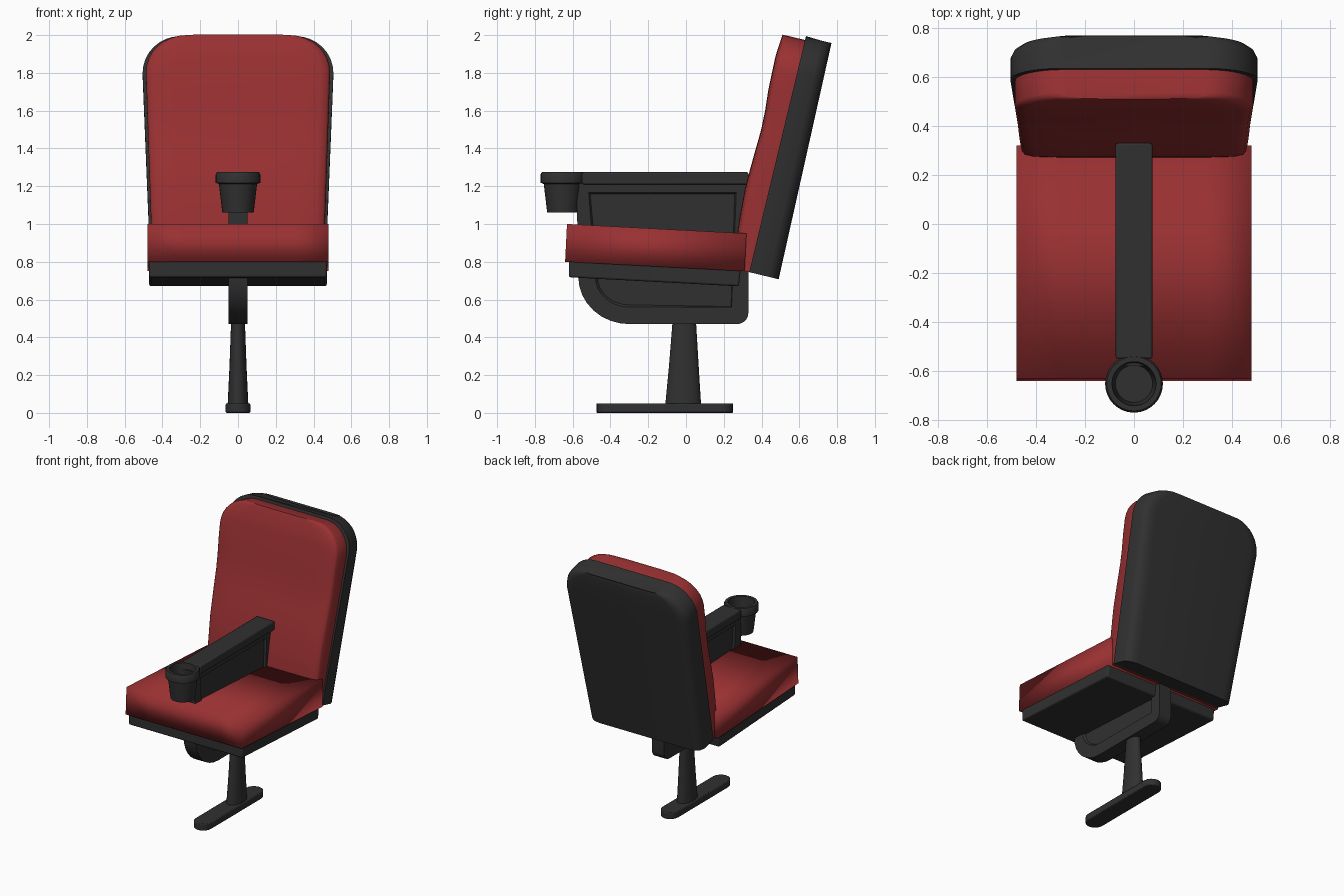
import bpy, bmesh, math
from math import sin, cos, pi, radians

if "Cube" in bpy.data.objects:
    bpy.data.objects.remove(bpy.data.objects["Cube"], do_unlink=True)


def material(name, rgb):
    m = bpy.data.materials.new(name)
    m.use_nodes = True
    m.diffuse_color = (*rgb, 1)
    bsdf = m.node_tree.nodes["Principled BSDF"]
    bsdf.inputs["Base Color"].default_value = (*rgb, 1)
    return m


RED = material("red upholstery", (0.32, 0.03, 0.032))
BLACK = material("black plastic", (0.03, 0.03, 0.03))


def finish(name, bm, mat, bevel=0, angle=40):
    bmesh.ops.recalc_face_normals(bm, faces=bm.faces)
    me = bpy.data.meshes.new(name)
    bm.to_mesh(me)
    bm.free()
    me.materials.append(mat)
    ob = bpy.data.objects.new(name, me)
    bpy.context.collection.objects.link(ob)
    if bevel:
        mod = ob.modifiers.new("rounding", "BEVEL")
        mod.width, mod.segments, mod.limit_method = bevel, 2, "ANGLE"
        mod.angle_limit = radians(35)
    bpy.ops.object.select_all(action="DESELECT")
    ob.select_set(True)
    bpy.context.view_layer.objects.active = ob
    bpy.ops.object.shade_smooth_by_angle(angle=radians(angle))
    return ob


def loft(rings):
    """Skin a list of equal-length rings and cap both ends."""
    bm = bmesh.new()
    loops = [[bm.verts.new(p) for p in ring] for ring in rings]
    n = len(loops[0])
    for a, b in zip(loops, loops[1:]):
        for i in range(n):
            j = (i + 1) % n
            bm.faces.new((a[i], a[j], b[j], b[i]))
    bm.faces.new(loops[0])
    bm.faces.new(loops[-1])
    return bm


def side_profile(points, xs):
    """Extrude a (y, z) outline through the given x stations."""
    return loft([[(x, y, z) for y, z in points] for x in xs])


def arc(cx, cy, rx, ry, a0, a1, n=8):
    angles = [radians(a0 + (a1 - a0) * i / n) for i in range(n + 1)]
    return [(cx + rx * cos(a), cy + ry * sin(a)) for a in angles]


def lerp_table(table, s):
    for (a, va), (b, vb) in zip(table, table[1:]):
        if s <= b:
            return va + (vb - va) * (s - a) / (b - a)
    return table[-1][1]


# Floor foot: long bar with rounded ends
foot = arc(0, 0.185, 0.065, 0.065, 0, 180) + arc(0, -0.41, 0.065, 0.065, 180, 360)
finish("floor_foot", loft([[(x, y, z) for x, y in foot] for z in (0, 0.05)]), BLACK, 0.006)


# Tapered oval post
def post_ring(z, rx, y0, y1):
    pts = arc(0, (y0 + y1) / 2, rx, (y1 - y0) / 2, 0, 360, 24)[:-1]
    return [(x, y, z) for x, y in pts]


finish("post", loft([post_ring(0.04, 0.055, -0.11, 0.08),
                     post_ring(0.25, 0.045, -0.09, 0.067),
                     post_ring(0.5, 0.036, -0.07, 0.052)]), BLACK)

# Centre panel with a recess on each side
outline = [(0.33, 1.23), (-0.58, 1.23)]
outline += arc(-0.3, 0.72, 0.27, 0.25, 180, 270)
outline += arc(0.27, 0.53, 0.06, 0.06, 270, 360, 5)
bm = side_profile(outline, (-0.05, 0.05))
bm.normal_update()
bmesh.ops.recalc_face_normals(bm, faces=bm.faces)
sides = [f for f in bm.faces if abs(f.normal.x) > 0.9]
bmesh.ops.inset_individual(bm, faces=sides, thickness=0.09)
bmesh.ops.inset_individual(bm, faces=sides, thickness=0.012, depth=-0.015)
finish("centre_panel", bm, BLACK, angle=30)

# Armrest bar
bar = [(-0.55, 1.21), (0.33, 1.21), (0.33, 1.274), (-0.55, 1.274)]
finish("armrest", side_profile(bar, (-0.075, 0.075)), BLACK, 0.008)

# Cup holder at the front of the armrest, turned from a profile
cup = [(0.083, 1.06), (0.101, 1.212), (0.118, 1.218), (0.118, 1.262),
       (0.111, 1.275), (0.09, 1.275), (0.076, 1.13)]
finish("cup_holder", loft([[(x, y - 0.652, z) for x, y in arc(0, 0, r, r, 0, 360, 32)[:-1]]
                           for r, z in cup]), BLACK, angle=35)

# Seat cushion and the pan under it
seat = [(-0.63, 1.0), (-0.64, 0.8), (0.31, 0.75), (0.32, 0.95)]
finish("seat_cushion", side_profile(seat, (-0.48, -0.3, 0.3, 0.48)), RED, angle=100)
pan = [(-0.62, 0.81), (-0.62, 0.718), (0.28, 0.67), (0.29, 0.765)]
finish("seat_pan", side_profile(pan, (-0.47, 0.47)), BLACK, 0.01)

# Reclined backrest: s runs up the back, d runs from its joint plane to the rear
TILT = radians(13.5)


def reclined(x, d, s):
    return (x, 0.335 + d * cos(TILT) + s * sin(TILT),
            0.745 + s * cos(TILT) - d * sin(TILT))


def back_stations(height, bottom, top, radius=0.2):
    """Rows of (s, half width): slightly flared sides, rounded top corners."""
    straight = height - radius
    rows = [(straight * i / 10, bottom + (top - bottom) * i / 10) for i in range(10)]
    return rows + [(s, x) for x, s in arc(top - radius, straight, radius, radius, 0, 90)]


# Black shell with rounded rear edges
rings = []
for s, w in back_stations(1.285, 0.462, 0.505):
    t = max(0, (s - 1.085) / 0.2)
    rear = 0.16 - 0.02 * s / 1.285
    half = [(w, 0), (w, rear - 0.055), (w - 0.015, rear - 0.025),
            (w - 0.045, rear - 0.006), (w - 0.09, rear)]
    ring = half + [(-x, d) for x, d in reversed(half)]
    rings.append([reclined(x, d, s) for x, d in ring])
# tuck the last row in to soften the top rear edge
soft = [reclined(x * 0.97, d, s) for (x, d), s in
        zip(ring, [1.285 - 0.018 * (d / rear) ** 3 for x, d in ring])]
rings[-1] = soft
finish("back_shell", loft(rings), BLACK, angle=50)

# Red cushion with a gentle lumbar curve
DEPTH = [(0, -0.07), (0.1, -0.095), (0.2, -0.113), (0.42, -0.126), (0.6, -0.121),
         (0.79, -0.113), (0.97, -0.128), (1.15, -0.132), (1.27, -0.122)]
rings = []
for s, w in back_stations(1.264, 0.452, 0.487):
    front = lerp_table(DEPTH, s)
    half = [(w, 0.004), (w, front + 0.028), (w - 0.012, front + 0.012),
            (w - 0.05, front + 0.003), (w - 0.15, front)]
    ring = half + [(-x, d) for x, d in reversed(half)]
    rings.append([reclined(x, d, s) for x, d in ring])
finish("back_cushion", loft(rings), RED, angle=60)
